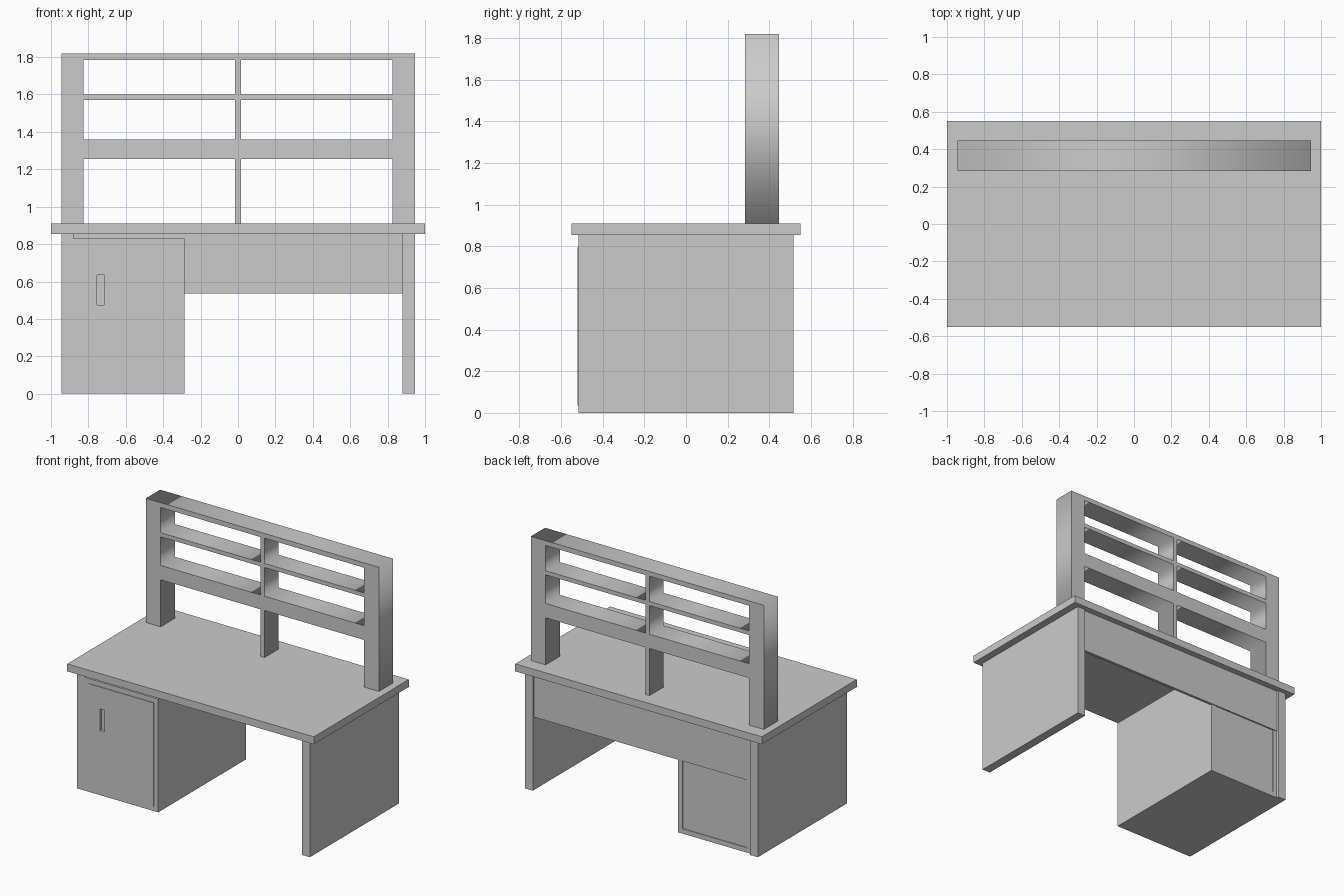
import bpy, bmesh
from math import pi
from mathutils import Vector

if "Cube" in bpy.data.objects:
    bpy.data.objects.remove(bpy.data.objects["Cube"])


def box(name, x, y, z):
    """Box object from (min, max) ranges."""
    bm = bmesh.new()
    bmesh.ops.create_cube(bm, size=1)
    for v in bm.verts:
        v.co = Vector([(a + b) / 2 + c * (b - a) for (a, b), c in zip((x, y, z), v.co)])
    me = bpy.data.meshes.new(name)
    bm.to_mesh(me)
    bm.free()
    ob = bpy.data.objects.new(name, me)
    bpy.context.collection.objects.link(ob)
    return ob


def framed_face(ob, y_sign, margin, offset):
    """Inset the front or back face and push the inner panel along y."""
    bm = bmesh.new()
    bm.from_mesh(ob.data)
    bm.normal_update()
    face = next(f for f in bm.faces if f.normal.y * y_sign > 0.9)
    bmesh.ops.inset_region(bm, faces=[face], thickness=margin)
    new = bmesh.ops.extrude_face_region(bm, geom=[face])["geom"]
    bmesh.ops.translate(bm, vec=(0, offset, 0),
                        verts=[g for g in new if isinstance(g, bmesh.types.BMVert)])
    if face.is_valid:
        bmesh.ops.delete(bm, geom=[face], context="FACES_ONLY")
    bmesh.ops.recalc_face_normals(bm, faces=bm.faces)
    bm.to_mesh(ob.data)
    bm.free()


# Desk top, side panels and rear modesty panel
box("desk_top", (-1, 1), (-0.55, 0.55), (0.855, 0.91))
for side, x in (("left", (-0.945, -0.88)), ("right", (0.88, 0.945))):
    box(side + "_side_panel", x, (-0.517, 0.517), (0, 0.855))
box("modesty_panel", (-0.88, 0.88), (0.485, 0.505), (0.535, 0.855))

# Cabinet: raised door in front, shallow sunken panel at the back
cabinet = box("cabinet", (-0.88, -0.285), (-0.517, 0.5), (0, 0.83))
framed_face(cabinet, -1, 0.05, -0.005)
framed_face(cabinet, 1, 0.05, -0.005)

# Recessed door pull
cutter = box("door_pull_cutter", (-0.755, -0.717), (-0.6, -0.5), (0.475, 0.635))
cutter.hide_render = True
cutter.hide_set(True)
cut = cabinet.modifiers.new("door_pull", "BOOLEAN")
cut.operation = "DIFFERENCE"
cut.solver = "EXACT"
cut.object = cutter

# Open shelf unit: front outline with four windows, extruded in depth
outer, inner, mid = 0.945, 0.825, 0.017
base, low = 0.91, 1.255
half = [(mid, base), (mid, low), (inner, low), (inner, base), (outer, base), (outer, 1.82)]
outline = half + [(-x, z) for x, z in reversed(half)]
windows = [[(s * mid, a), (s * inner, a), (s * inner, b), (s * mid, b)]
           for s in (-1, 1) for a, b in ((1.36, 1.57), (1.60, 1.785))]

curve = bpy.data.curves.new("shelf_unit", "CURVE")
curve.dimensions = "2D"
curve.fill_mode = "BOTH"
curve.extrude = 0.0825
for loop in [outline] + windows:
    spline = curve.splines.new("POLY")
    spline.points.add(len(loop) - 1)
    for p, (x, z) in zip(spline.points, loop):
        p.co = (x, z, 0, 1)
    spline.use_cyclic_u = True
shelf = bpy.data.objects.new("shelf_unit", curve)
shelf.rotation_euler = (pi / 2, 0, 0)
shelf.location = (0, 0.365, 0)
bpy.context.collection.objects.link(shelf)
